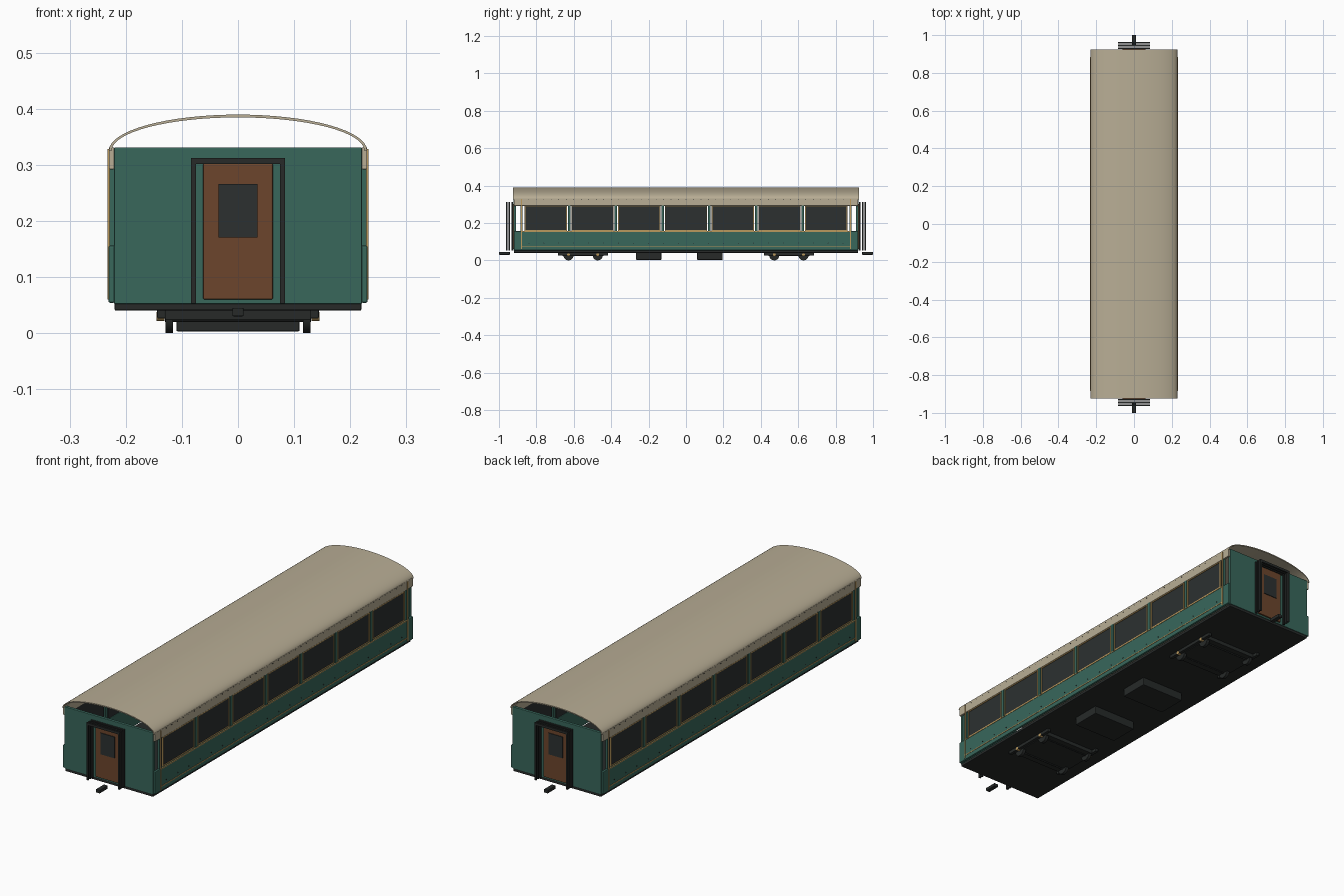
import bpy, bmesh, math
from mathutils import Matrix, Vector

if "Cube" in bpy.data.objects:
    bpy.data.objects.remove(bpy.data.objects["Cube"])

def mat(name, r, g, b):
    m = bpy.data.materials.new(name)
    m.diffuse_color = (r, g, b, 1)
    m.use_nodes = True
    m.node_tree.nodes["Principled BSDF"].inputs["Base Color"].default_value = m.diffuse_color
    return m

GREEN = mat("green_paint", 0.04, 0.135, 0.105)
CREAM = mat("cream_paint", 0.48, 0.42, 0.30)
DARK = mat("dark_metal", 0.02, 0.023, 0.022)
GLASS = mat("dark_glass", 0.025, 0.03, 0.03)
BROWN = mat("door_wood", 0.15, 0.06, 0.025)
GOLD = mat("brass", 0.5, 0.32, 0.11)

def finish(name, bm, material, bevel=0.0):
    bmesh.ops.recalc_face_normals(bm, faces=bm.faces)
    me = bpy.data.meshes.new(name)
    bm.to_mesh(me)
    bm.free()
    ob = bpy.data.objects.new(name, me)
    bpy.context.collection.objects.link(ob)
    me.materials.append(material)
    if bevel:
        b = ob.modifiers.new("bevel", 'BEVEL')
        b.width, b.segments = bevel, 2
    return ob

def boxes(name, spans, material, bevel=0.0):
    """One object from boxes given as (x0, x1, y0, y1, z0, z1)."""
    bm = bmesh.new()
    for x0, x1, y0, y1, z0, z1 in spans:
        c = Vector((x0 + x1, y0 + y1, z0 + z1)) / 2
        bmesh.ops.create_cube(bm, size=1, matrix=Matrix.Translation(c) @
                              Matrix.Diagonal((x1 - x0, y1 - y0, z1 - z0, 1)))
    return finish(name, bm, material, bevel)

def cylinders(name, items, material, segs=24):
    """One object from x-axis cylinders (x, y, z, radius, length)."""
    bm = bmesh.new()
    for x, y, z, r, l in items:
        bmesh.ops.create_cone(bm, cap_ends=True, segments=segs, radius1=r, radius2=r, depth=l,
                              matrix=Matrix.Translation((x, y, z)) @ Matrix.Rotation(math.pi / 2, 4, 'Y'))
    ob = finish(name, bm, material)
    for o in bpy.context.selected_objects:
        o.select_set(False)
    ob.select_set(True)
    bpy.context.view_layer.objects.active = ob
    bpy.ops.object.shade_smooth_by_angle()
    return ob

def mirror(ob, axis):
    m = ob.modifiers.new("mirror", 'MIRROR')
    m.use_axis = [i == axis for i in range(3)]
    return ob

# Underframe and equipment boxes
boxes("underframe", [(-.22, .22, -.92, .92, .04, .054)], DARK, .003)
boxes("equipment_boxes", [(-.11, .11, y - .068, y + .068, .003, .042) for y in (-.2, .128)], DARK, .003)

# Arched roof shell, open at both ends
bm = bmesh.new()
N = 32
outline = []
for a, h in ((.23, .064), (.225, .059)):
    arc = [(a * math.cos(math.pi * i / N), .3255 + h * math.sin(math.pi * i / N)) for i in range(N + 1)]
    outline += arc if a == .23 else arc[::-1]
face = bm.faces.new([bm.verts.new((x, -.925, z)) for x, z in outline])
ext = bmesh.ops.extrude_face_region(bm, geom=[face])
bmesh.ops.translate(bm, vec=(0, 1.85, 0), verts=[v for v in ext["geom"] if isinstance(v, bmesh.types.BMVert)])
roof = finish("roof", bm, CREAM)
roof.select_set(True)
bpy.context.view_layer.objects.active = roof
bpy.ops.object.shade_smooth_by_angle()

# Side panels, posts and trim (mirrored across x)
mirror(boxes("lower_side_panel", [(.219, .231, -.92, .92, .054, .156)], GREEN, .003), 0)
mirror(boxes("letterboard", [(.221, .23, -.92, .92, .292, .331)], CREAM, .001), 0)
posts = [(-.625 + .25 * i) for i in range(6)]
mirror(boxes("window_posts", [(.219, .23, y - .007, y + .007, .15, .295) for y in posts] +
             [(.219, .229, s * .88 - .006, s * .88 + .006, .15, .295) for s in (-1, 1)], GREEN), 0)
centres = [-.75 + .25 * i for i in range(7)]
mirror(boxes("window_glass", [(.222, .226, y - .112, y + .112, .156, .292) for y in centres], GLASS), 0)
frames = []
for y in centres:
    frames += [(.224, .229, y - .113, y + .113, z - .002, z + .002) for z in (.16, .289)]
    frames += [(.224, .229, y + s * .111 - .002, y + s * .111 + .002, .158, .291) for s in (-1, 1)]
mirror(boxes("window_frames", frames, GOLD), 0)
mirror(boxes("side_trim", [(.229, .2325, -.88, .88, z - .002, z + .002) for z in (.075, .154)] +
             [(.228, .2325, s * .88 - .003, s * .88 + .003, .06, .328) for s in (-1, 1)], GOLD), 0)

# Rivets along the lower panel and the letterboard
rivets = [(.231, -.84 + .08 * i, .092, .0025, .003) for i in range(22)]
rivets += [(.230, -.88 + .04 * i, .325, .002, .002) for i in range(45)]
mirror(cylinders("rivets", rivets, DARK, 8), 0)

# Carriage ends with door, gangway rings and coupler (mirrored across y)
mirror(boxes("end_wall", [(-.221, .221, -.922, -.908, .052, .331)], GREEN, .002), 1)
mirror(boxes("end_door", [(-.062, .062, -.929, -.918, .06, .302)], BROWN, .002), 1)
mirror(boxes("door_window", [(-.035, .035, -.932, -.926, .17, .266)], GLASS), 1)
rings = []
for y in (-.93, -.945, -.959):
    rings += [(s * .079 - .0045, s * .079 + .0045, y - .004, y + .004, .053, .312) for s in (-1, 1)]
    rings += [(-.0835, .0835, y - .004, y + .004, .301, .312)]
mirror(boxes("gangway_rings", rings, DARK), 1)
mirror(boxes("coupler", [(-.01, .01, -1.0, -.942, .03, .045)], DARK, .002), 1)

# Bogies: frame, wheels, axles, axle boxes
for label, c in (("front", -.55), ("rear", .55)):
    ax = (c - .078, c + .078)
    boxes(label + "_bogie_frame", [(-.13, .13, c - .11, c + .11, .023, .042)] +
          [(s * .1365 - .0075, s * .1365 + .0075, c - .134, c + .134, .026, .042) for s in (-1, 1)],
          DARK, .002)
    cylinders(label + "_wheels", [(s * .1225, y, .027, .027, .014) for s in (-1, 1) for y in ax], DARK)
    cylinders(label + "_axles", [(0, y, .027, .007, .26) for y in ax], DARK, 12)
    cylinders(label + "_axle_boxes", [(s * .138, y, .03, .008, .014) for s in (-1, 1) for y in ax], GOLD, 16)
